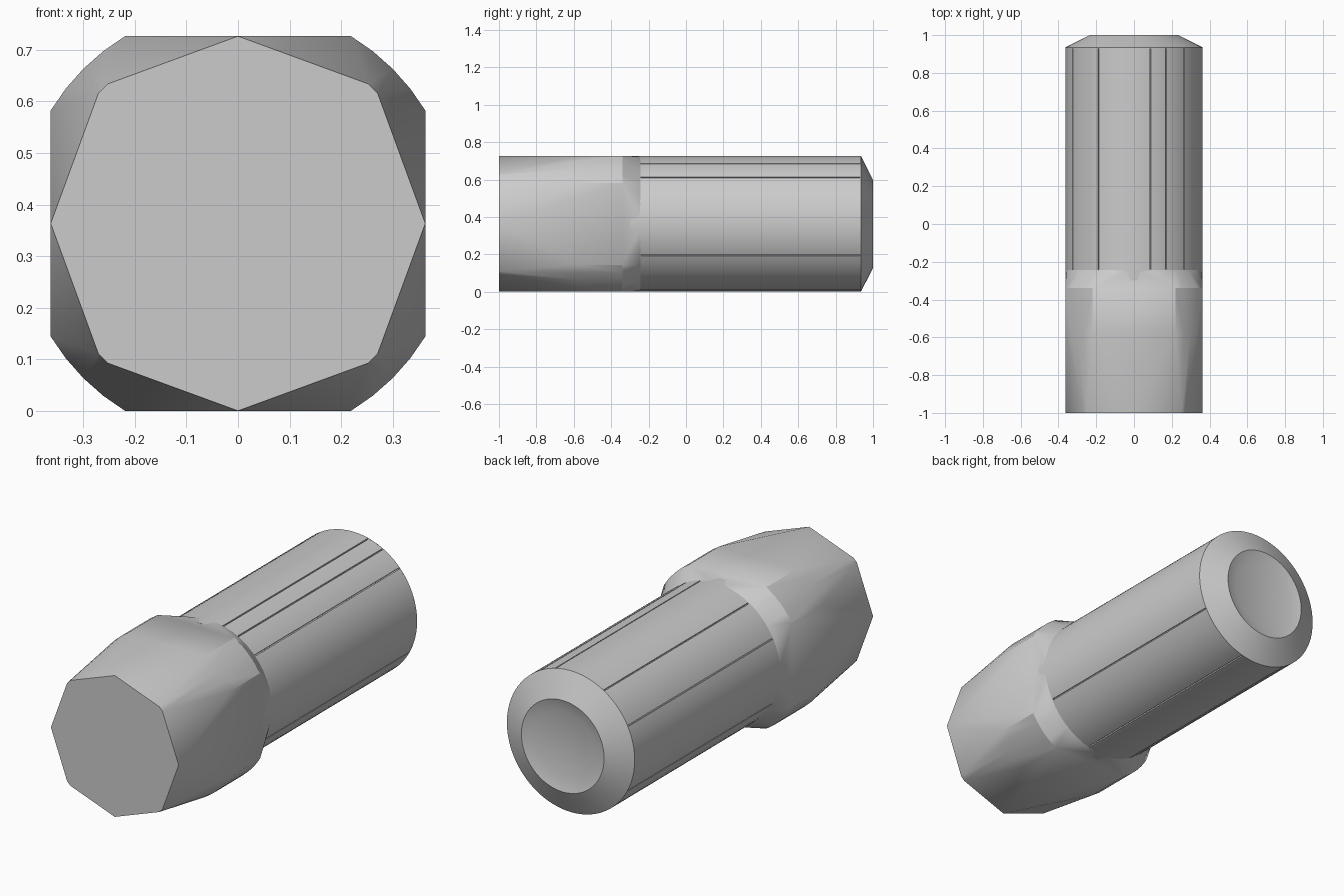
import bpy, bmesh
from math import sin, cos, pi, radians

R = 0.363          # shaft radius and half width of the head
ZC = 0.3635        # axis height

cube = bpy.data.objects.get("Cube")
if cube:
    bpy.data.objects.remove(cube, do_unlink=True)

grey = bpy.data.materials.new("plain grey")
grey.use_nodes = True
colour = (0.6, 0.6, 0.6, 1)
grey.diffuse_color = colour
grey.node_tree.nodes["Principled BSDF"].inputs["Base Color"].default_value = colour


def point(r, a, y):
    return (r * cos(a), y, ZC + r * sin(a))


def finish(name, bm, angle):
    bmesh.ops.recalc_face_normals(bm, faces=bm.faces)
    mesh = bpy.data.meshes.new(name)
    bm.to_mesh(mesh)
    bm.free()
    mesh.materials.append(grey)
    obj = bpy.data.objects.new(name, mesh)
    bpy.context.collection.objects.link(obj)
    bpy.ops.object.select_all(action='DESELECT')
    obj.select_set(True)
    bpy.context.view_layer.objects.active = obj
    bpy.ops.object.shade_smooth_by_angle(angle=radians(angle))
    return obj


def loft(name, stations, angles, radius):
    """Bridge rings of points along y and close both ends."""
    bm = bmesh.new()
    rings = [[bm.verts.new(point(radius(r, i), a, y)) for i, a in enumerate(angles)]
             for y, r in stations]
    n = len(angles)
    for low, high in zip(rings, rings[1:]):
        for i in range(n):
            j = (i + 1) % n
            bm.faces.new((low[i], low[j], high[j], high[i]))
    bm.faces.new(rings[0])
    bm.faces.new(rings[-1])
    return finish(name, bm, 30)


# Head: eight-sided front growing into a square with rounded corners
bm = bmesh.new()
for k in range(4):
    turn = k * pi / 2
    bm.verts.new(point(R, turn, -1))
    for d in (43, 47):
        bm.verts.new(point(0.37, turn + radians(d), -1))
    for d in (31.1, 38, 45, 52, 58.9):
        for y in (-0.58, -0.34):
            bm.verts.new(point(0.424, turn + radians(d), y))
for i in range(48):
    bm.verts.new(point(0.361, i * pi / 24, -0.24))
hull = bmesh.ops.convex_hull(bm, input=bm.verts)
spare = [g for g in hull["geom_interior"] if isinstance(g, bmesh.types.BMVert)]
bmesh.ops.delete(bm, geom=spare, context='VERTS')
bmesh.ops.dissolve_limit(bm, angle_limit=radians(0.5), verts=bm.verts, edges=bm.edges)
finish("head", bm, 30)

# Shaft: round bar with a few hairline grooves along its length
samples = [(radians(5 * i), 0) for i in range(72)]
for d in (43, 62, 76, 121, 153, 208, 241, 284, 332):
    for off, depth in ((-0.5, 0), (-0.4, 0.008), (0.4, 0.008), (0.5, 0)):
        samples.append((radians(d + off), depth))
samples.sort()
loft("shaft", [(-0.3, R), (0.935, R)], [s[0] for s in samples],
     lambda r, i: r - samples[i][1])

# End cap: chamfered rim around a shallow dish
loft("end_cap", [(0.93, R), (0.935, R), (0.97, 0.295), (1.0, 0.235), (0.98, 0.17)],
     [i * pi / 32 for i in range(64)], lambda r, i: r)
